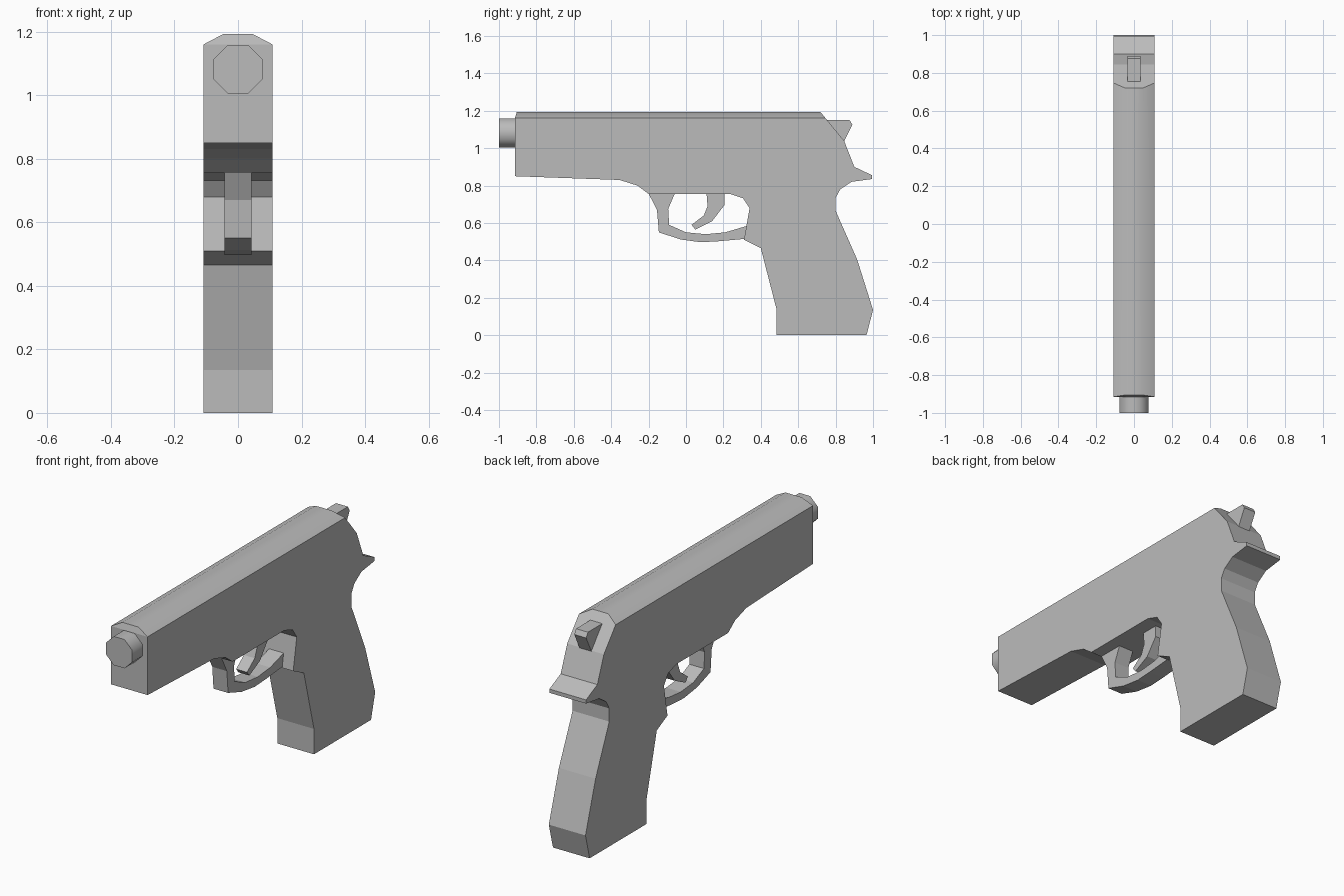
import bpy, bmesh, math
from mathutils import Vector, Matrix

cube = bpy.data.objects.get("Cube")
if cube:
    bpy.data.objects.remove(cube)

# One plain grey for every part
grey = bpy.data.materials.new("plain grey")
grey.use_nodes = True
grey.diffuse_color = (0.5, 0.5, 0.5, 1)
grey.node_tree.nodes["Principled BSDF"].inputs["Base Color"].default_value = (0.5, 0.5, 0.5, 1)


def extrude(profile, half):
    """Sweep a (y, z) outline across x from -half to +half."""
    bm = bmesh.new()
    face = bm.faces.new([bm.verts.new((-half, y, z)) for y, z in profile])
    side = bmesh.ops.extrude_face_region(bm, geom=[face])["geom"]
    verts = [g for g in side if isinstance(g, bmesh.types.BMVert)]
    bmesh.ops.translate(bm, verts=verts, vec=(2 * half, 0, 0))
    # the starting face stays as the far cap
    if not face.is_valid or not any(f.normal.x and all(v.co.x < 0 for v in f.verts) for f in bm.faces):
        bmesh.ops.holes_fill(bm, edges=[e for e in bm.edges if e.is_boundary])
    return bm


def finish(name, bm, smooth=lambda f: False):
    bmesh.ops.recalc_face_normals(bm, faces=bm.faces)
    for f in bm.faces:
        f.smooth = smooth(f)
    for e in bm.edges:
        e.smooth = e.calc_face_angle(0) < math.radians(50)
    mesh = bpy.data.meshes.new(name)
    bm.to_mesh(mesh)
    bm.free()
    mesh.materials.append(grey)
    obj = bpy.data.objects.new(name, mesh)
    bpy.context.collection.objects.link(obj)
    return obj


# Body: slide, frame and grip in one outline
HALF, FLAT, SHOULDER, TOP = 0.108, 0.047, 1.16, 1.192
body = extrude([
    (-.905, TOP), (.72, TOP), (.845, 1.04), (.90, .90), (.995, .855),
    (.995, .835), (.885, .82), (.825, .78), (.80, .735), (.80, .665),
    (.915, .405), (1, .135), (.965, 0), (.485, 0), (.485, .135),
    (.40, .465), (.31, .51), (.34, .68), (.305, .732), (.235, .755),
    (-.20, .755), (-.26, .80), (-.355, .83), (-.915, .85), (-.915, SHOULDER),
], HALF)

# Chamfer both long top edges
for s in (-1, 1):
    bmesh.ops.bisect_plane(
        body, geom=body.verts[:] + body.edges[:] + body.faces[:],
        plane_co=(s * HALF, 0, SHOULDER),
        plane_no=Vector((s * (TOP - SHOULDER), 0, HALF - FLAT)).normalized(),
        clear_outer=True)
    bmesh.ops.holes_fill(body, edges=[e for e in body.edges if e.is_boundary])
finish("body", body, lambda f: f.normal.z > 0.8 and f.calc_center_median().z > SHOULDER)

# Trigger guard
finish("trigger_guard", extrude([
    (-.20, .757), (-.155, .67), (-.145, .55), (-.03, .512), (.08, .497),
    (.17, .502), (.315, .515), (.328, .585), (.21, .55), (.105, .54),
    (0, .55), (-.09, .59), (-.095, .675), (-.06, .757),
], 0.043))

# Trigger
finish("trigger", extrude([
    (.11, .757), (.115, .69), (.095, .64), (.03, .59), (.05, .565),
    (.14, .61), (.205, .695), (.205, .757),
], 0.032))

# Hammer
finish("hammer", extrude([
    (.75, 1.15), (.875, 1.15), (.89, 1.125), (.845, 1.035), (.78, 1.07),
], 0.035))

# Eight-sided barrel end
barrel = bmesh.new()
bmesh.ops.create_cone(
    barrel, cap_ends=True, segments=8, radius1=0.083, radius2=0.083, depth=0.1,
    matrix=Matrix.Translation((0, -0.95, 1.081)) @ Matrix.Rotation(math.pi / 2, 4, "X")
    @ Matrix.Rotation(math.pi / 8, 4, "Z"))
# square the octagon up so that flats face up and sideways
spin = min((abs(math.atan2(v.co.z - 1.081, v.co.x) - math.pi / 8) for v in barrel.verts))
if spin > 0.05:
    bmesh.ops.rotate(barrel, verts=barrel.verts, cent=(0, -0.95, 1.081),
                     matrix=Matrix.Rotation(math.pi / 8, 3, "Y"))
finish("barrel", barrel, lambda f: abs(f.normal.y) < 0.5)
